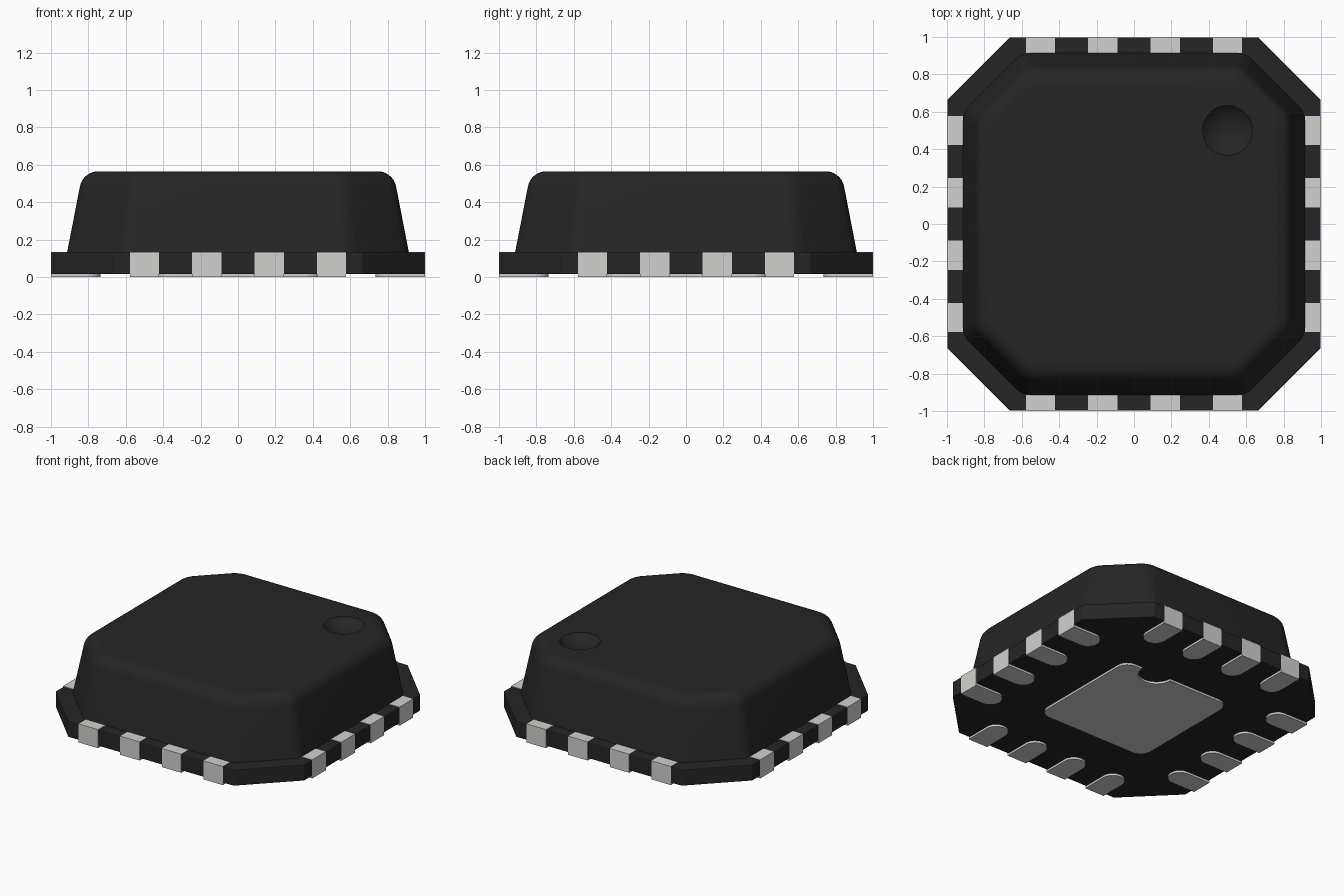
import bpy, bmesh, math
from mathutils import Vector, Matrix

if "Cube" in bpy.data.objects:
    bpy.data.objects.remove(bpy.data.objects["Cube"], do_unlink=True)


def make_material(name, rgb):
    mat = bpy.data.materials.new(name)
    mat.use_nodes = True
    mat.diffuse_color = (*rgb, 1)
    bsdf = next(n for n in mat.node_tree.nodes if n.type == 'BSDF_PRINCIPLED')
    bsdf.inputs["Base Color"].default_value = (*rgb, 1)
    return mat


BLACK = make_material("black plastic", (0.0194, 0.0187, 0.0187))
METAL = make_material("grey metal", (0.64, 0.64, 0.63))


def octagon(h, c):
    return [(c, -h), (h, -c), (h, c), (c, h), (-c, h), (-h, c), (-h, -c), (-c, -h)]


def round_corners(points, radius, steps):
    """Replace each corner of a convex counter-clockwise outline with an arc."""
    out = []
    pts = [Vector(p) for p in points]
    for i, p in enumerate(pts):
        d1 = (pts[i - 1] - p).normalized()
        d2 = (pts[(i + 1) % len(pts)] - p).normalized()
        half = d1.angle(d2) / 2
        centre = p + (d1 + d2).normalized() * radius / math.sin(half)
        arm = p + d1 * radius / math.tan(half) - centre
        for s in range(steps + 1):
            turn = Matrix.Rotation((math.pi - 2 * half) * s / steps, 2)
            out.append(tuple(centre + turn @ arm))
    return out


def add_loft(bm, sections):
    """Skin a stack of (outline, z) sections and cap both ends."""
    rings = [[bm.verts.new((x, y, z)) for x, y in outline] for outline, z in sections]
    n = len(rings[0])
    for low, high in zip(rings, rings[1:]):
        for i in range(n):
            j = (i + 1) % n
            bm.faces.new((low[i], low[j], high[j], high[i]))
    bm.faces.new(rings[0][::-1])
    bm.faces.new(rings[-1])


def loft_mesh(name, mat, *stacks):
    bm = bmesh.new()
    for sections in stacks:
        add_loft(bm, sections)
    bmesh.ops.recalc_face_normals(bm, faces=bm.faces)
    mesh = bpy.data.meshes.new(name)
    bm.to_mesh(mesh)
    bm.free()
    mesh.materials.append(mat)
    return mesh


def add_object(name, mesh):
    obj = bpy.data.objects.new(name, mesh)
    bpy.context.collection.objects.link(obj)
    return obj


def activate(obj):
    bpy.ops.object.select_all(action='DESELECT')
    obj.select_set(True)
    bpy.context.view_layer.objects.active = obj


# Base flange: thin octagonal plate with softened edges
outline = octagon(0.998, 0.664)
base = add_object("base_flange", loft_mesh("base_flange", BLACK, [(outline, 0.015), (outline, 0.132)]))
bevel = base.modifiers.new("soft_edges", 'BEVEL')
bevel.width = 0.007
bevel.segments = 2

# Body: tapered octagon with a rounded top edge
profile = [(0.915, 0.125), (0.913, 0.135)]
first = math.radians(11.5)
for i in range(9):
    a = first + (math.pi / 2 - first) * i / 8
    profile.append((0.747 + 0.1 * math.cos(a), 0.465 + 0.1 * math.sin(a)))
sections = [(round_corners(octagon(h, 0.6 - 0.414 * (0.915 - h)), 0.12, 4), z) for h, z in profile]
body = add_object("body", loft_mesh("body", BLACK, sections))

# Round dish that marks the first corner, cut from the top
bpy.ops.mesh.primitive_uv_sphere_add(segments=48, ring_count=32, radius=0.18, location=(0.5, 0.5, 0.685))
cutter = bpy.context.object
cutter.name = "dish_cutter"
cutter.hide_render = True
cutter.data.materials.append(BLACK)
cut = body.modifiers.new("dish", 'BOOLEAN')
cut.operation = 'DIFFERENCE'
cut.solver = 'EXACT'
cut.object = cutter
activate(body)
bpy.ops.object.modifier_apply(modifier="dish")
bpy.data.objects.remove(cutter, do_unlink=True)
activate(body)
bpy.ops.object.shade_smooth_by_angle(angle=math.radians(30))

# Lead: upright block at the edge plus a round-ended foot underneath
W = 0.078
block = [(-W, -1), (W, -1), (W, -0.915), (-W, -0.915)]
foot = [(-W, -0.915), (W, -0.915)]
for i in range(13):
    a = math.pi * i / 12
    foot.append((W * math.cos(a), -0.735 - W + W * math.sin(a)))
lead_mesh = loft_mesh("lead", METAL, [(block, 0), (block, 0.135)], [(foot, 0), (foot, 0.02)])

# Four leads on each of the four sides
for k, side in enumerate(("front", "left", "back", "right")):
    for n in range(4):
        lead = add_object(f"{side}_lead_{n + 1}", lead_mesh)
        lead.matrix_world = Matrix.Rotation(k * math.pi / 2, 4, 'Z') @ Matrix.Translation(((n - 1.5) / 3, 0, 0))

# Central pad underneath, with a round notch in its back edge
S = 0.44
square = round_corners([(-S, -S), (S, -S), (S, S), (-S, S)], 0.08, 6)
notch = []
for i in range(17):
    a = -math.pi * i / 16
    notch.append((0.18 + 0.12 * math.cos(a), S + 0.115 * math.sin(a)))
pad_outline = square[:21] + notch + square[21:]
add_object("central_pad", loft_mesh("central_pad", METAL, [(pad_outline, 0), (pad_outline, 0.02)]))
